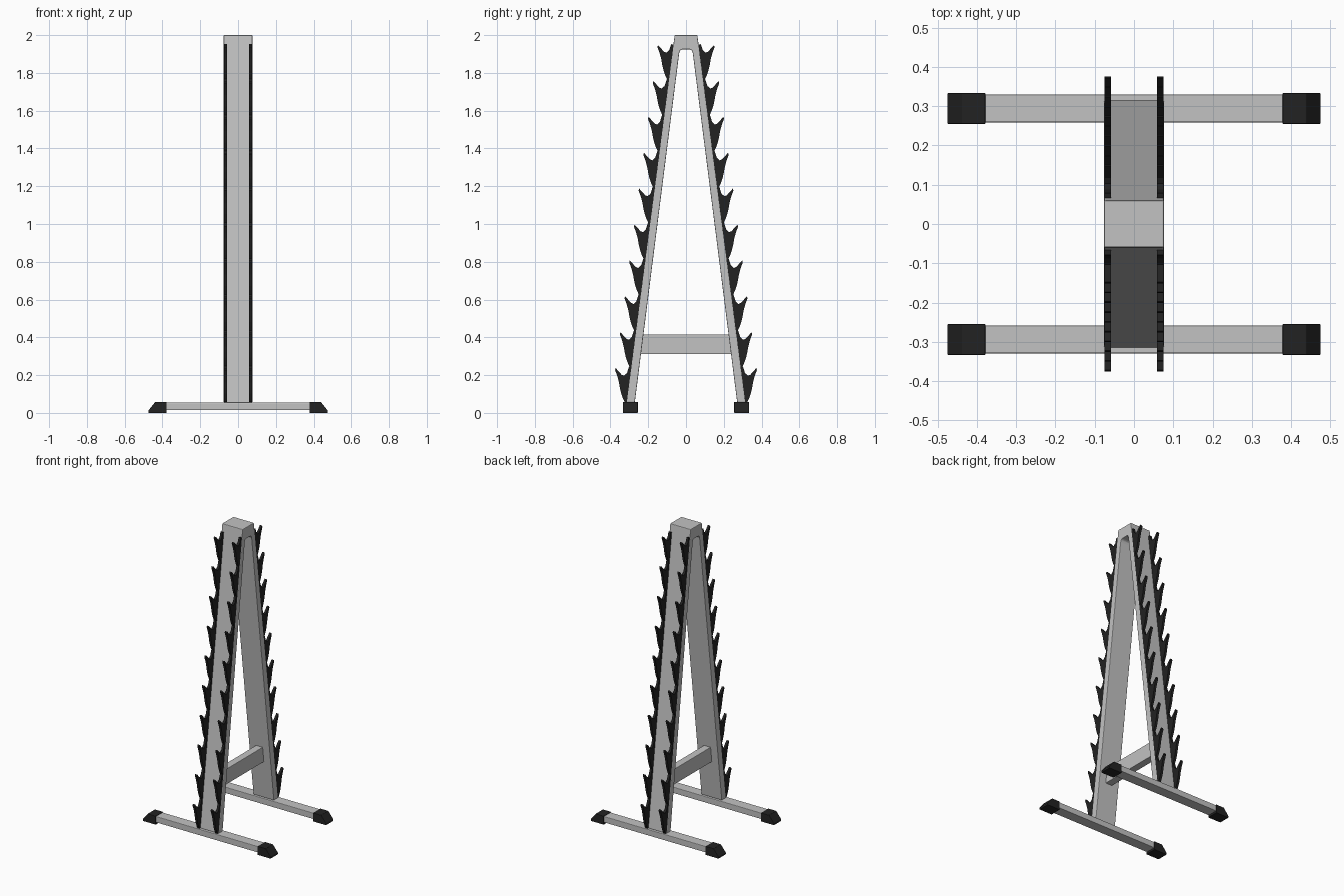
import bpy
import bmesh
from mathutils import Vector

cube = bpy.data.objects.get("Cube")
if cube:
    bpy.data.objects.remove(cube, do_unlink=True)


def material(name, value):
    m = bpy.data.materials.new(name)
    m.use_nodes = True
    color = (value, value, value, 1)
    m.diffuse_color = color
    m.node_tree.nodes["Principled BSDF"].inputs["Base Color"].default_value = color
    return m


grey = material("grey painted steel", 0.54)
black = material("black rubber", 0.016)


def prism(name, profile, depth, mat, bevel=0):
    """Extrude a closed 3D outline along depth, with optional rounded edges."""
    bm = bmesh.new()
    face = bm.faces.new([bm.verts.new(p) for p in profile])
    new = bmesh.ops.extrude_face_region(bm, geom=[face])["geom"]
    bmesh.ops.translate(bm, vec=Vector(depth),
                        verts=[g for g in new if isinstance(g, bmesh.types.BMVert)])
    bmesh.ops.recalc_face_normals(bm, faces=bm.faces)
    mesh = bpy.data.meshes.new(name)
    bm.to_mesh(mesh)
    bm.free()
    mesh.materials.append(mat)
    obj = bpy.data.objects.new(name, mesh)
    bpy.context.collection.objects.link(obj)
    if bevel:
        mod = obj.modifiers.new("rounded edges", 'BEVEL')
        mod.width = bevel
        mod.segments = 2
        mod.limit_method = 'ANGLE'
    return obj


def box(name, lo, hi, mat, bevel=0):
    outline = [(lo[0], lo[1], lo[2]), (lo[0], hi[1], lo[2]),
               (lo[0], hi[1], hi[2]), (lo[0], lo[1], hi[2])]
    return prism(name, outline, (hi[0] - lo[0], 0, 0), mat, bevel)


FOOT_TOP, TOP = 0.055, 2.0
SLOPE = 0.131


def leg_face(z):
    """Distance of the outer leg face from the centre at height z."""
    return 0.06 + SLOPE * (TOP - z)


# A-shaped frame: two leaning legs joined by a short top
half = [(0.06, TOP), (leg_face(FOOT_TOP), FOOT_TOP), (0.271, FOOT_TOP),
        (0.036, 1.905), (0.031, 1.919), (0.021, 1.924)]
outline = half + [(-y, z) for y, z in reversed(half)]
prism("a_frame", [(-0.0765, y, z) for y, z in outline], (0.153, 0, 0), grey, 0.004)

# Brace between the legs
box("cross_brace", (-0.025, -0.245, 0.312), (0.025, 0.245, 0.415), grey, 0.003)

# One cradle hook: offset from leg face, height below the hook tip
HOOK = [(0.012, -0.005), (0.018, 0.026), (0.031, 0.040), (0.045, 0.035),
        (0.081, 0.0), (0.083, 0.010), (0.066, 0.045), (0.054, 0.075),
        (0.045, 0.105), (0.034, 0.135), (0.022, 0.160), (0.010, 0.180)]
PITCH, HOOKS, TOP_HOOK = 0.19, 10, 1.947

for end, sy in (("front", -1), ("back", 1)):
    # Hook strips on both edges of the leg
    strip = [(leg_face(TOP_HOOK) - 0.01, TOP_HOOK)]
    for i in range(HOOKS):
        for out, drop in HOOK:
            z = TOP_HOOK - i * PITCH - drop
            strip.append((leg_face(z) + out, z))
    strip.append((leg_face(0.058) - 0.01, 0.058))
    for side, x in (("right", -0.075), ("left", 0.059)):
        prism(f"{end}_{side}_hook_strip", [(x, sy * y, z) for y, z in strip],
              (0.016, 0, 0), black)

    # Foot rail
    y0, y1 = sorted((sy * 0.258, sy * 0.33))
    box(f"{end}_foot_rail", (-0.4, y0, 0.014), (0.4, y1, FOOT_TOP), grey, 0.004)

    # Sloped rubber end caps
    cap = [(0.378, 0), (0.475, 0), (0.475, 0.012), (0.438, 0.058), (0.378, 0.058)]
    for side, sx in (("right", -1), ("left", 1)):
        prism(f"{end}_{side}_foot_cap", [(sx * x, y0 - 0.003, z) for x, z in cap],
              (0, y1 - y0 + 0.006, 0), black, 0.002)
